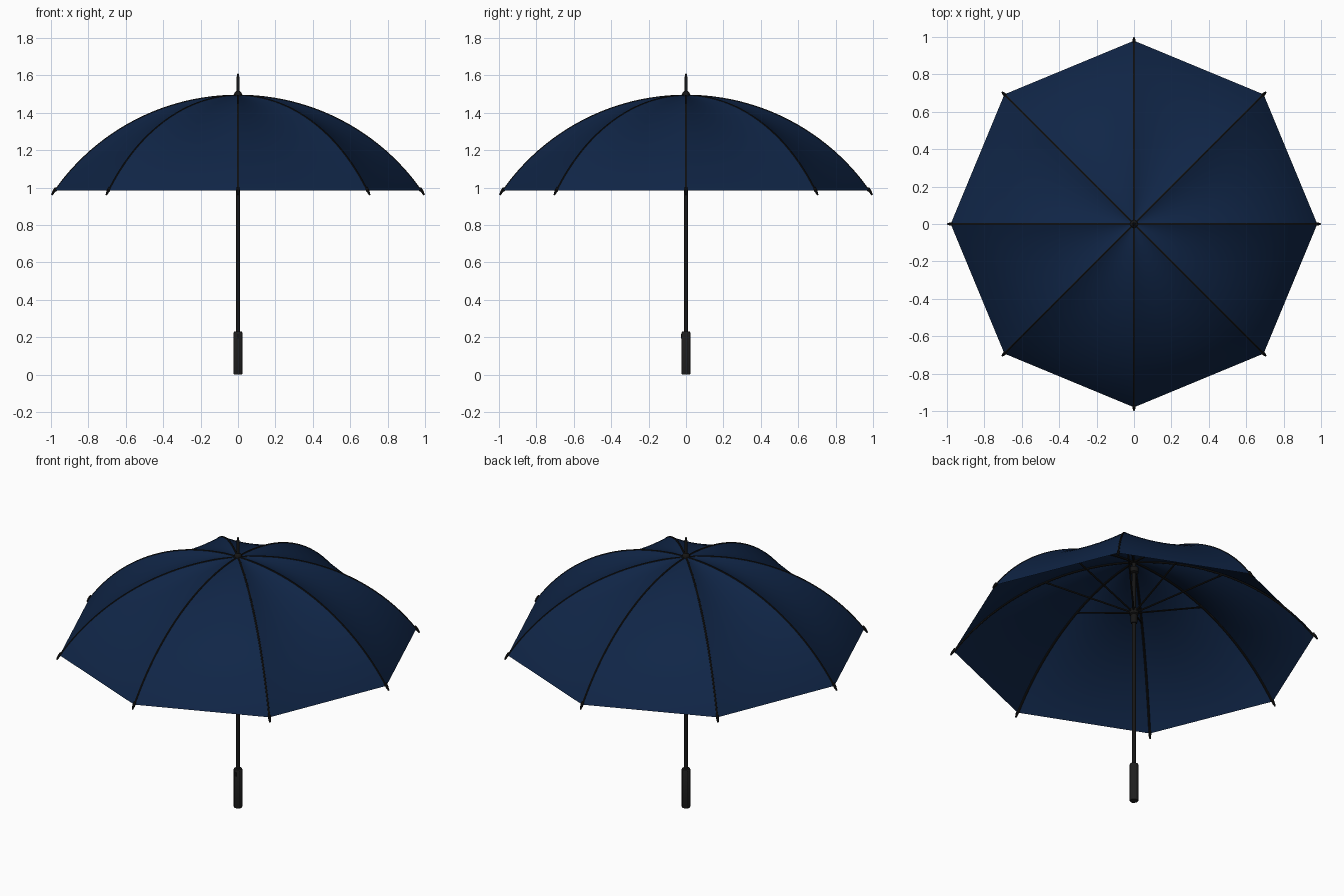
import bpy
import bmesh
from math import sin, cos, pi, asin, radians
from mathutils import Vector

if "Cube" in bpy.data.objects:
    bpy.data.objects.remove(bpy.data.objects["Cube"])

PANELS = 8
EDGE_R, APEX_Z, EDGE_Z = 0.98, 1.495, 0.985
DROP = APEX_Z - EDGE_Z
ARC_R = (EDGE_R ** 2 + DROP ** 2) / (2 * DROP)
ARC_END = asin(EDGE_R / ARC_R)


def material(name, color, rough):
    m = bpy.data.materials.new(name)
    m.use_nodes = True
    m.diffuse_color = (*color, 1)
    bsdf = m.node_tree.nodes["Principled BSDF"]
    bsdf.inputs["Base Color"].default_value = (*color, 1)
    bsdf.inputs["Roughness"].default_value = rough
    return m


NAVY = material("navy fabric", (0.005, 0.0185, 0.062), 0.8)
BLACK = material("black metal", (0.008, 0.008, 0.008), 0.5)
RUBBER = material("charcoal rubber", (0.014, 0.014, 0.014), 0.7)


def finish(name, bm, mat, angle=35):
    bmesh.ops.recalc_face_normals(bm, faces=bm.faces)
    mesh = bpy.data.meshes.new(name)
    bm.to_mesh(mesh)
    bm.free()
    mesh.materials.append(mat)
    ob = bpy.data.objects.new(name, mesh)
    bpy.context.collection.objects.link(ob)
    bpy.ops.object.select_all(action='DESELECT')
    ob.select_set(True)
    bpy.context.view_layer.objects.active = ob
    bpy.ops.object.shade_smooth_by_angle(angle=radians(angle))
    return ob


def lathe(name, profile, mat, sides=20, flute=0.0):
    """Spin (radius, height) points round the z axis, with optional flutes."""
    bm = bmesh.new()
    rings = []
    for r, z in profile:
        ring = []
        for i in range(sides):
            a = 2 * pi * i / sides
            rr = r - (flute if i % 3 == 0 else 0)
            ring.append(bm.verts.new((rr * cos(a), rr * sin(a), z)))
        rings.append(ring)
    for low, high in zip(rings, rings[1:]):
        for i in range(sides):
            j = (i + 1) % sides
            bm.faces.new((low[i], low[j], high[j], high[i]))
    bm.faces.new(rings[0])
    bm.faces.new(rings[-1])
    return finish(name, bm, mat)


def around(r, z, i):
    a = 2 * pi * i / PANELS
    return Vector((r * cos(a), r * sin(a), z))


def arc(t, inset=0.0):
    """Radius and height on the curved rib line, t from apex to edge."""
    a = t * ARC_END
    radius = ARC_R - inset
    return radius * sin(a), APEX_Z - ARC_R + radius * cos(a)


def tubes(name, path, radii, mat):
    """One tube per rib direction, following a (radius, height) path."""
    cu = bpy.data.curves.new(name, 'CURVE')
    cu.dimensions = '3D'
    cu.bevel_depth = 1.0
    cu.bevel_resolution = 2
    cu.use_fill_caps = True
    for i in range(PANELS):
        sp = cu.splines.new('POLY')
        sp.points.add(len(path) - 1)
        for p, (r, z), w in zip(sp.points, path, radii):
            p.co = (*around(r, z, i), 1)
            p.radius = w
    temp = bpy.data.objects.new(name + "_curve", cu)
    bpy.context.collection.objects.link(temp)
    bpy.context.view_layer.update()
    deps = bpy.context.evaluated_depsgraph_get()
    mesh = bpy.data.meshes.new_from_object(temp.evaluated_get(deps))
    bpy.data.objects.remove(temp)
    bm = bmesh.new()
    bm.from_mesh(mesh)
    bpy.data.meshes.remove(mesh)
    return finish(name, bm, mat)


# Canopy: eight panels, each sagging a little between its two ribs
ROWS, COLS, SAG = 24, 10, 0.028
bm = bmesh.new()
for i in range(PANELS):
    apex = bm.verts.new((0, 0, APEX_Z))
    previous = None
    for row in range(1, ROWS + 1):
        t = row / ROWS
        r, z = arc(t)
        a, b = around(r, z, i), around(r, z, i + 1)
        line = []
        for c in range(COLS + 1):
            s = c / COLS
            p = a.lerp(b, s)
            p.z -= SAG * sin(pi * t) * 4 * s * (1 - s)
            line.append(bm.verts.new(p))
        for c in range(COLS):
            if previous:
                bm.faces.new((previous[c], line[c], line[c + 1], previous[c + 1]))
            else:
                bm.faces.new((apex, line[c], line[c + 1]))
        previous = line
finish("canopy", bm, NAVY)

# Ribs, tips and stretchers
rib_path = [arc(k / 24, 0.004) for k in range(25)]
tubes("ribs", rib_path, [0.006] * 25, BLACK)
tubes("rib_tips", [(0.972, 0.998), (0.984, 0.98), (0.996, 0.961)],
      [0.008, 0.008, 0.004], BLACK)
joint = arc(0.43, 0.008)
tubes("stretchers", [(0.015, 1.18), joint], [0.005, 0.005], BLACK)

# Shaft, runner, top notch, cap and ferrule
lathe("shaft", [(0.0105, 0.2), (0.0105, 1.49)], BLACK, 16)
lathe("runner", [(0.016, 1.11), (0.018, 1.115), (0.018, 1.16), (0.025, 1.165),
                 (0.025, 1.195), (0.016, 1.2)], BLACK)
lathe("top_notch", [(0.014, 1.42), (0.024, 1.425), (0.024, 1.455),
                    (0.014, 1.46)], BLACK)
lathe("cap", [(0.02, 1.485), (0.021, 1.5), (0.017, 1.51), (0.009, 1.516)], BLACK)
lathe("ferrule", [(0.008, 1.5), (0.008, 1.58), (0.006, 1.602), (0.003, 1.61)],
      BLACK, 16)

# Fluted handle
lathe("handle", [(0.022, 0), (0.0245, 0.006), (0.0245, 0.222), (0.021, 0.23)],
      RUBBER, 36, 0.002)

# Release button on the front of the handle
bm = bmesh.new()
bmesh.ops.create_cube(bm, size=1)
bmesh.ops.scale(bm, vec=(0.012, 0.008, 0.025), verts=bm.verts)
bmesh.ops.translate(bm, vec=(0, -0.0225, 0.205), verts=bm.verts)
finish("release_button", bm, BLACK)
